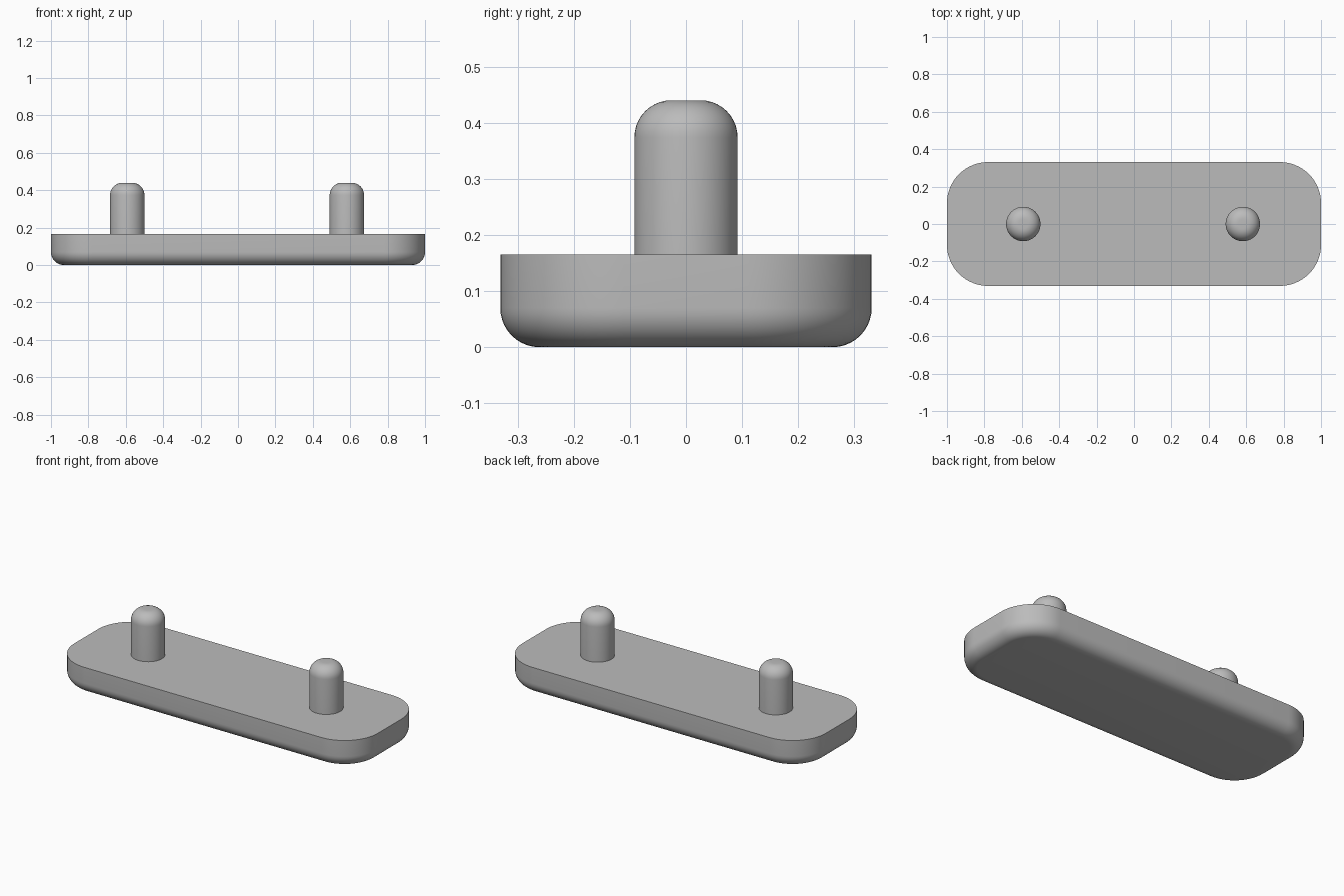
import bpy, bmesh
from math import sin, cos, pi

cube = bpy.data.objects.get("Cube")
if cube:
    bpy.data.objects.remove(cube, do_unlink=True)

grey = bpy.data.materials.new("plain grey")
grey.use_nodes = True
GREY = (0.5, 0.5, 0.5, 1)
grey.diffuse_color = GREY
grey.node_tree.nodes["Principled BSDF"].inputs["Base Color"].default_value = GREY


def ring(half_x, half_y, radius, inset, z, steps):
    """Rounded rectangle outline; zero half sizes beyond the radius give a circle."""
    points = []
    for corner in range(4):
        sx = 1 if corner in (0, 3) else -1
        sy = 1 if corner < 2 else -1
        for i in range(steps + 1):
            a = (corner + i / steps) * pi / 2
            points.append((sx * (half_x - radius) + (radius - inset) * cos(a),
                           sy * (half_y - radius) + (radius - inset) * sin(a), z))
    return points


def stacked_solid(name, rings, location):
    """Skin a stack of matching outlines and cap both ends."""
    bm = bmesh.new()
    loops = [[bm.verts.new(p) for p in r] for r in rings]
    n = len(loops[0])
    for low, high in zip(loops, loops[1:]):
        for i in range(n):
            j = (i + 1) % n
            bm.faces.new((low[i], low[j], high[j], high[i]))
    bm.faces.new(loops[0][::-1])
    bm.faces.new(loops[-1])
    bmesh.ops.remove_doubles(bm, verts=bm.verts, dist=0.00001)
    bmesh.ops.recalc_face_normals(bm, faces=bm.faces)
    mesh = bpy.data.meshes.new(name)
    bm.to_mesh(mesh)
    bm.free()
    mesh.materials.append(grey)
    obj = bpy.data.objects.new(name, mesh)
    bpy.context.collection.objects.link(obj)
    obj.location = location
    bpy.ops.object.select_all(action='DESELECT')
    obj.select_set(True)
    bpy.context.view_layer.objects.active = obj
    bpy.ops.object.shade_smooth_by_angle(angle=pi / 6)
    return obj


FILLET_STEPS = 10
angles = [i / FILLET_STEPS * pi / 2 for i in range(FILLET_STEPS + 1)]

# Base plate: rounded corners, filleted underside, crisp top edge
HX, HY, CORNER, TOP, FILLET = 1.0, 0.331, 0.22, 0.165, 0.07
plate = [ring(HX, HY, CORNER, FILLET * (1 - sin(a)), FILLET * (1 - cos(a)), 16)
         for a in angles]
plate.append(ring(HX, HY, CORNER, 0, TOP, 16))
stacked_solid("base_plate", plate, (0, 0, 0))

# Two pegs: round posts with filleted tops
R, PEG_TOP, ROUND = 0.092, 0.44, 0.066
peg = [ring(R, R, R, 0, TOP, 12)]
peg += [ring(R, R, R, ROUND * (1 - cos(a)), PEG_TOP - ROUND * (1 - sin(a)), 12)
        for a in angles]
for name, x in (("right_peg", -0.592), ("left_peg", 0.582)):
    stacked_solid(name, peg, (x, 0, 0))
